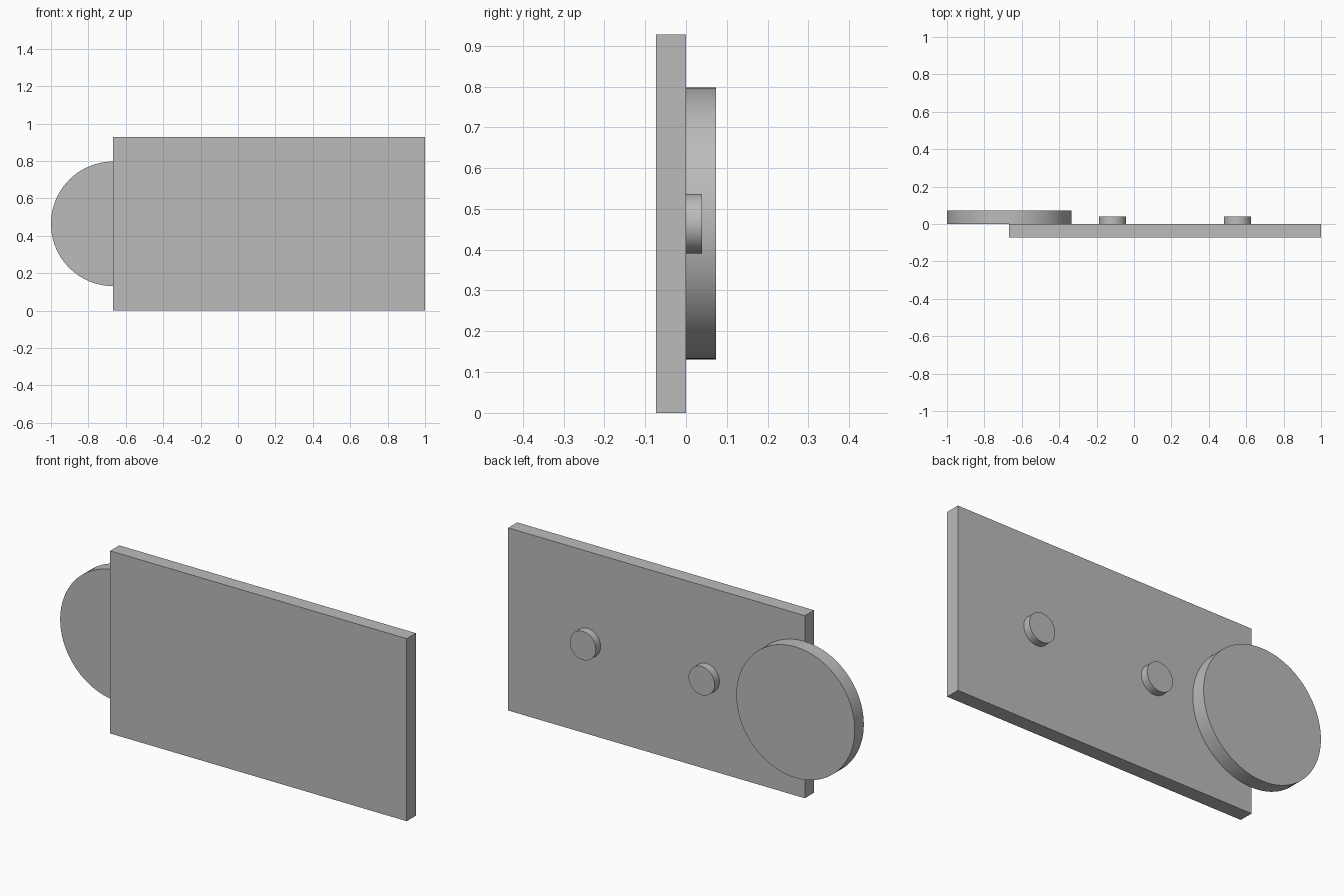
import bpy
import math

cube = bpy.data.objects.get("Cube")
if cube:
    bpy.data.objects.remove(cube, do_unlink=True)

grey = bpy.data.materials.new("plain_grey")
grey.use_nodes = True
colour = (0.5, 0.5, 0.5, 1)
grey.diffuse_color = colour
grey.node_tree.nodes["Principled BSDF"].inputs["Base Color"].default_value = colour

MID_Z = 0.464
THICK = 0.073


def finish(name):
    obj = bpy.context.object
    obj.name = name
    bpy.ops.object.transform_apply(location=False, rotation=True, scale=True)
    obj.data.materials.append(grey)
    return obj


def disc(name, x, radius, depth):
    """Round disc standing on the back face of the plate (y = 0)."""
    bpy.ops.mesh.primitive_cylinder_add(
        vertices=96, radius=radius, depth=depth,
        location=(x, depth / 2, MID_Z), rotation=(math.pi / 2, 0, 0))
    finish(name)
    bpy.ops.object.shade_smooth_by_angle(angle=math.radians(30))


# Flat rectangular plate
bpy.ops.mesh.primitive_cube_add(size=1, location=(0.166, -THICK / 2, MID_Z))
bpy.context.object.scale = (1.668, THICK, 2 * MID_Z)
finish("plate")

# Large disc overhanging the right end, and two small pegs
disc("large_disc", -0.667, 0.333, THICK)
disc("right_peg", -0.115, 0.073, 0.039)
disc("left_peg", 0.553, 0.073, 0.039)
